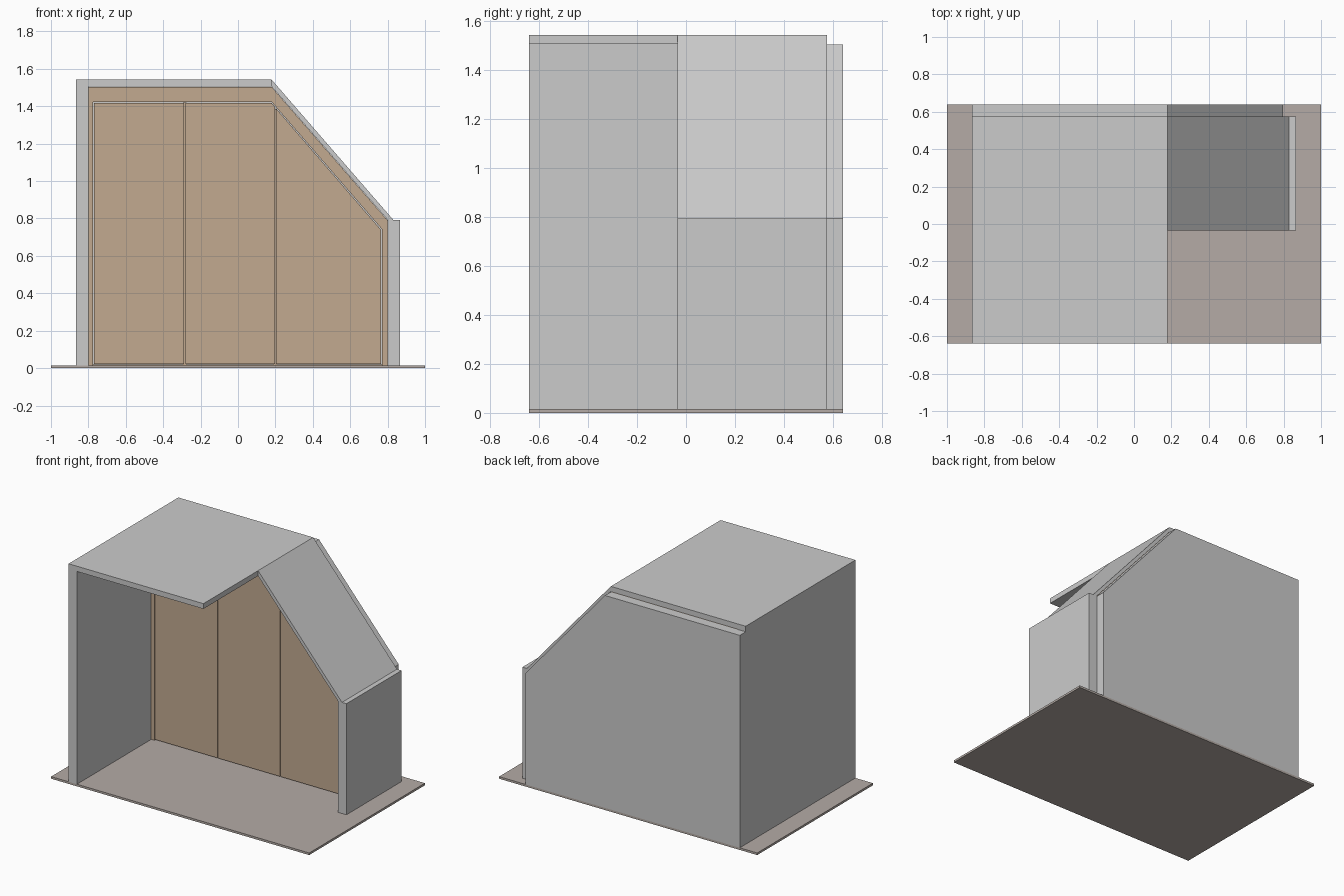
import bpy, bmesh

if "Cube" in bpy.data.objects:
    bpy.data.objects.remove(bpy.data.objects["Cube"])


def material(name, rgb):
    m = bpy.data.materials.new(name)
    m.diffuse_color = (*rgb, 1)
    m.use_nodes = True
    m.node_tree.nodes["Principled BSDF"].inputs["Base Color"].default_value = m.diffuse_color
    return m


WOOD = material("wood", (0.54, 0.40, 0.28))
FLOOR = material("floor_grey", (0.46, 0.41, 0.38))


def prism(name, profile, y0, y1, mat=None):
    """Extrude an (x, z) outline from y0 to y1."""
    bm = bmesh.new()
    face = bm.faces.new([bm.verts.new((x, y0, z)) for x, z in profile])
    new = bmesh.ops.extrude_face_region(bm, geom=[face])["geom"]
    verts = [v for v in new if isinstance(v, bmesh.types.BMVert)]
    bmesh.ops.translate(bm, verts=verts, vec=(0, y1 - y0, 0))
    bmesh.ops.recalc_face_normals(bm, faces=bm.faces)
    me = bpy.data.meshes.new(name)
    bm.to_mesh(me)
    bm.free()
    ob = bpy.data.objects.new(name, me)
    bpy.context.collection.objects.link(ob)
    if mat:
        me.materials.append(mat)
    return ob


def box(name, x0, x1, y0, y1, z0, z1, mat=None):
    return prism(name, [(x0, z0), (x1, z0), (x1, z1), (x0, z1)], y0, y1, mat)


F = 0.015                      # floor top
BACK, REAR = 0.575, 0.64       # inner and outer face of back wall
FRONT = 0.182                  # wardrobe front

# Room shell
box("floor", -1, 1, -0.64, REAR, 0, F, FLOOR)
box("left_wall", -0.865, -0.8, -0.64, BACK, F, 1.505)
box("right_wall", 0.8, 0.865, -0.035, BACK, F, 0.793)
box("flat_ceiling", -0.865, 0.18, -0.64, BACK, 1.505, 1.542)
prism("sloped_ceiling", [(0.18, 1.542), (0.18, 1.505), (0.8, 0.793), (0.83, 0.793)], -0.035, BACK)
prism("back_wall", [(-0.865, F), (0.797, F), (0.797, 0.793), (0.18, 1.503), (-0.865, 1.503)], BACK, REAR)

# Wardrobe surround: one board per side of the sloping outline
outer = [(-0.8, F), (-0.8, 1.503), (0.18, 1.503), (0.8, 0.79), (0.8, F)]
inner = [(-0.775, F), (-0.775, 1.423), (0.18, 1.423), (0.77, 0.742), (0.77, F)]
for i, part in enumerate(["left_side", "top", "slope", "right_side"]):
    prism("wardrobe_" + part, [outer[i], outer[i + 1], inner[i + 1], inner[i]], FRONT, BACK, WOOD)
box("wardrobe_base", -0.775, 0.77, FRONT + 0.02, BACK, F, 0.02, WOOD)

# Dividers behind the door joints
for i, x in enumerate((-0.285, 0.2)):
    top = 1.42 if x < 0 else 1.385
    box(f"wardrobe_divider_{i + 1}", x - 0.009, x + 0.009, FRONT + 0.02, BACK, 0.02, top, WOOD)

# Three doors with narrow gaps, the last following the slope
doors = {
    "left": [(-0.769, 0.022), (-0.288, 0.022), (-0.288, 1.417), (-0.769, 1.417)],
    "middle": [(-0.282, 0.022), (0.197, 0.022), (0.197, 1.397), (0.18, 1.417), (-0.282, 1.417)],
    "sloped": [(0.203, 0.022), (0.764, 0.022), (0.764, 0.74), (0.203, 1.389)],
}
for part, outline in doors.items():
    prism(part + "_door", outline, FRONT, FRONT + 0.019, WOOD)
